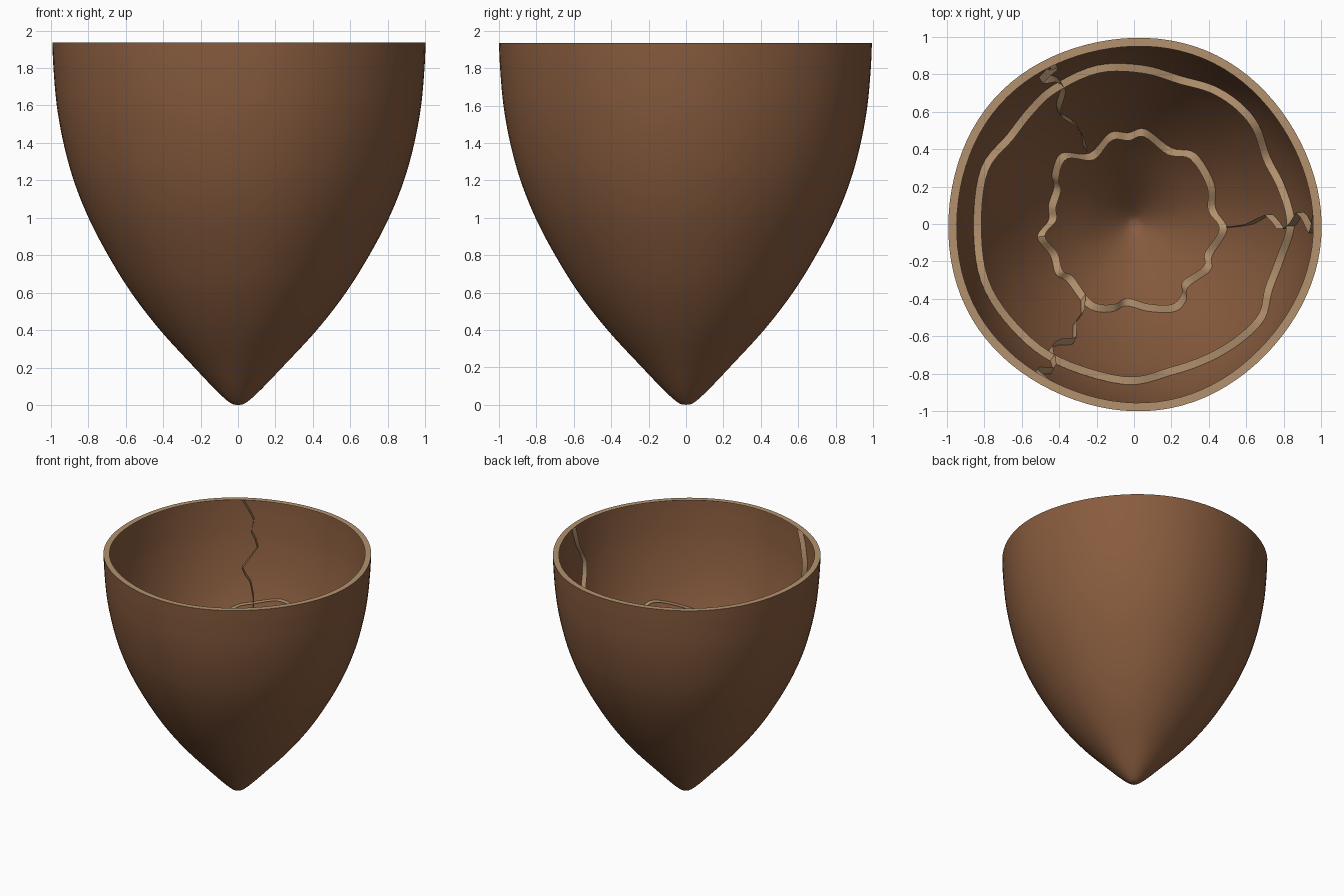
import bpy
import bmesh
from math import atan2, cos, hypot, pi, radians, sin

if "Cube" in bpy.data.objects:
    bpy.data.objects.remove(bpy.data.objects["Cube"], do_unlink=True)

LIP = 0.045      # width of every broken edge
SEGMENTS = 96


def material(name, rgb):
    mat = bpy.data.materials.new(name)
    mat.use_nodes = True
    mat.diffuse_color = (*rgb, 1)
    mat.node_tree.nodes["Principled BSDF"].inputs["Base Color"].default_value = (*rgb, 1)
    return mat


brown = material("brown shell", (0.245, 0.106, 0.048))
tan = material("tan edge", (0.45, 0.285, 0.155))


def smooth_path(points, closed=False, steps=5):
    """Catmull-Rom curve through 2D points."""
    n = len(points)

    def at(i):
        return points[i % n] if closed else points[max(0, min(n - 1, i))]

    out = []
    for i in range(n if closed else n - 1):
        a, b, c, d = at(i - 1), at(i), at(i + 1), at(i + 2)
        for s in range(steps):
            t = s / steps
            out.append(tuple(
                0.5 * (2 * q + (r - p) * t + (2 * p - 5 * q + 4 * r - w) * t * t
                       + (3 * q - p - 3 * r + w) * t ** 3)
                for p, q, r, w in zip(a, b, c, d)))
    return out if closed else out + [points[-1]]


# Radius and height of the shell outline
PROFILE = smooth_path([(0.002, 0), (0.04, 0.01), (0.11, 0.07), (0.235, 0.2), (0.42, 0.4),
                       (0.575, 0.6), (0.7, 0.8), (0.805, 1.0), (0.885, 1.2), (0.94, 1.4),
                       (0.976, 1.6), (0.994, 1.8), (1.0, 1.935)])


def wobble(angle):
    """Slightly uneven roundness."""
    return 0.997 + 0.006 * cos(5 * (angle - radians(210)))


def lookup(value, key):
    """Read the outline: key 0 finds height from radius, key 1 the reverse."""
    for a, b in zip(PROFILE, PROFILE[1:]):
        if value <= b[key]:
            t = (value - a[key]) / (b[key] - a[key])
            return a[1 - key] + t * (b[1 - key] - a[1 - key])
    return PROFILE[-1][1 - key]


def polar(r, angle, z):
    return (r * cos(angle), r * sin(angle), z)


def build(name, rows, mat, closed_rows=False, closed_cols=False, cap=False):
    """Skin a grid of points with quads."""
    bm = bmesh.new()
    grid = [[bm.verts.new(p) for p in row] for row in rows]
    pairs = list(zip(grid, grid[1:]))
    if closed_rows:
        pairs.append((grid[-1], grid[0]))
    for a, b in pairs:
        n = len(a)
        for j in range(n if closed_cols else n - 1):
            k = (j + 1) % n
            bm.faces.new((a[j], a[k], b[k], b[j]))
    if cap:
        bm.faces.new(grid[0][::-1])
    mesh = bpy.data.meshes.new(name)
    bm.to_mesh(mesh)
    bm.free()
    mesh.materials.append(mat)
    obj = bpy.data.objects.new(name, mesh)
    bpy.context.collection.objects.link(obj)
    bpy.ops.object.select_all(action="DESELECT")
    obj.select_set(True)
    bpy.context.view_layer.objects.active = obj
    bpy.ops.object.shade_smooth_by_angle(angle=radians(35))


# Pointed cup
angles = [2 * pi * i / SEGMENTS for i in range(SEGMENTS)]
build("shell", [[polar(r * wobble(a), a, z) for a in angles] for r, z in PROFILE],
      brown, closed_cols=True, cap=True)

# Flat rim
TOP = PROFILE[-1][1]
build("rim", [[polar(wobble(a), a, TOP), polar(wobble(a) - LIP, a, TOP)] for a in angles],
      tan, closed_rows=True)


# Wavy ledges that follow the inner wall, given by their plan
def ledge(name, plan):
    rows = []
    for x, y in smooth_path(plan, closed=True):
        r, a = hypot(x, y), atan2(y, x)
        z = lookup(r / wobble(a), 0)
        rows.append([polar(r - 0.003, a, z), polar(r - LIP, a, z)])
    build(name, rows, tan, closed_rows=True)


ledge("lower_ledge", [
    (.5, -.03), (.44, .08), (.43, .22), (.33, .38), (.2, .41), (.06, .51), (-.03, .49),
    (-.13, .49), (-.24, .38), (-.39, .38), (-.44, .27), (-.43, .2), (-.46, .1),
    (-.46, .02), (-.52, -.07), (-.45, -.17), (-.42, -.27), (-.36, -.31), (-.27, -.43),
    (-.2, -.47), (-.11, -.47), (-.04, -.44), (.08, -.47), (.22, -.47), (.28, -.41),
    (.29, -.34), (.41, -.25), (.42, -.17)])
ledge("upper_ledge", [
    (.86, 0), (.81, .2), (.73, .36), (.67, .53), (.57, .65), (.43, .74), (.26, .79),
    (.05, .85), (-.2, .85), (-.44, .74), (-.57, .62), (-.68, .48), (-.82, .3),
    (-.86, 0), (-.82, -.31), (-.66, -.56), (-.42, -.75), (-.05, -.86), (.2, -.81),
    (.4, -.74), (.57, -.64), (.7, -.51), (.74, -.36), (.8, -.2)])


# Jagged upright cracks, given by height and bearing in degrees
def crack(name, path):
    rows = []
    for z, degrees in smooth_path(path, steps=2):
        a = radians(degrees)
        r = lookup(z, 1) * wobble(a)
        rows.append([polar(r - 0.003, a, z), polar(r - LIP, a, z)])
    build(name, rows, tan)


crack("left_crack", [(1.93, 4), (1.75, 1), (1.6, -3), (1.45, 0), (1.29, 4), (1.16, 0),
                     (1, -2), (.88, 4), (.7, 0), (.52, -2)])
crack("back_crack", [(1.93, 123), (1.78, 118), (1.68, 119), (1.56, 116), (1.4, 123),
                     (1.3, 119), (1.1, 117), (.95, 122), (.85, 124), (.73, 121),
                     (.6, 120), (.5, 123)])
crack("front_crack", [(1.93, 244), (1.7, 237), (1.5, 237), (1.35, 241), (1.2, 240),
                      (1.05, 236), (.93, 238), (.85, 243), (.7, 239), (.6, 240),
                      (.5, 235)])
